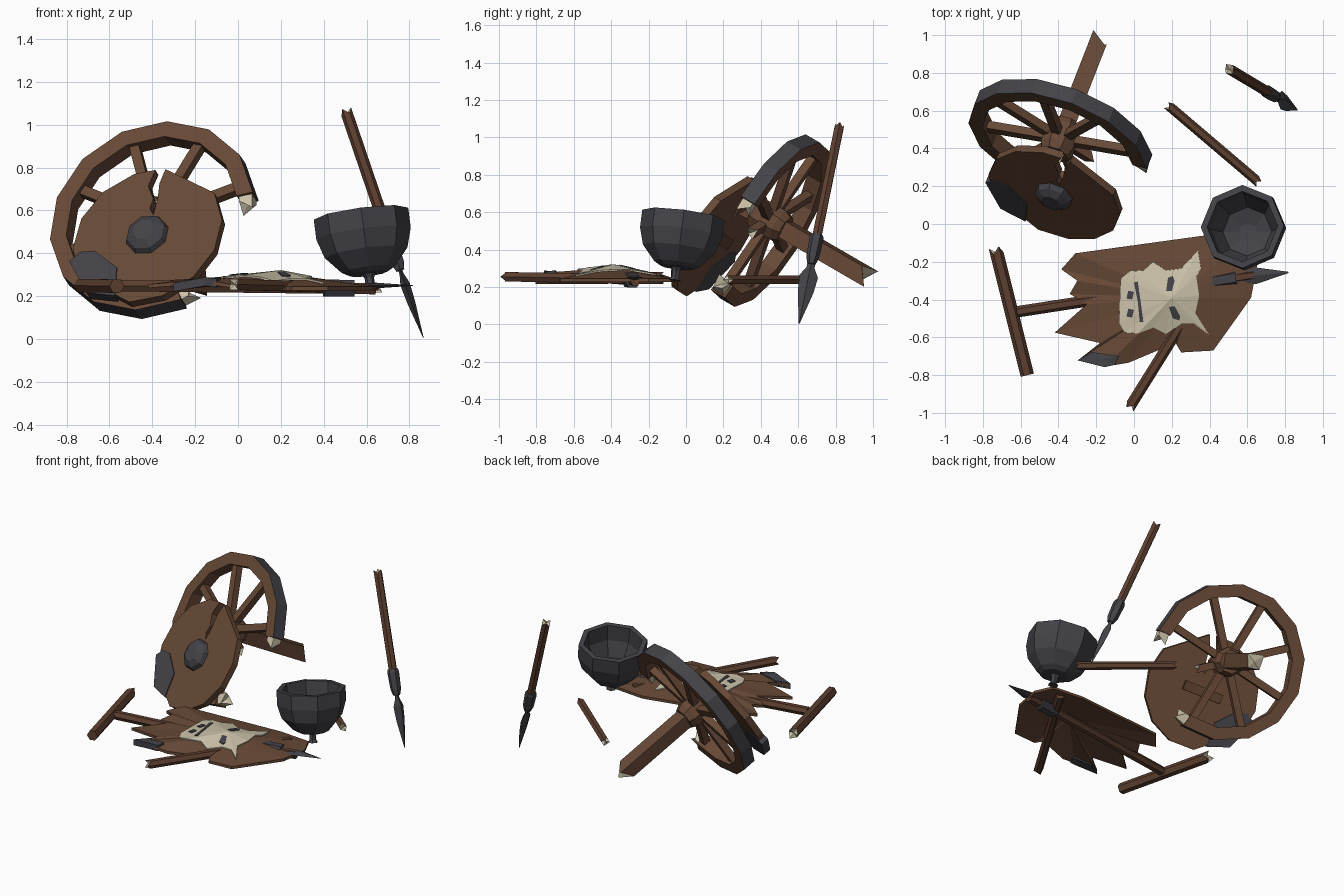
import bpy, bmesh, math
from mathutils import Vector, Matrix
from mathutils.bvhtree import BVHTree

if "Cube" in bpy.data.objects:
    bpy.data.objects.remove(bpy.data.objects["Cube"])


def material(name, col):
    m = bpy.data.materials.new(name)
    m.diffuse_color = (*col, 1)
    m.use_nodes = True
    m.node_tree.nodes["Principled BSDF"].inputs["Base Color"].default_value = m.diffuse_color
    return m


WOOD = material("brown wood", (0.135, 0.066, 0.037))
POLE = material("dark brown wood", (0.110, 0.050, 0.029))
METAL = material("dark iron", (0.055, 0.055, 0.065))
CREAM = material("pale splinter", (0.60, 0.54, 0.40))


def build(name, verts, faces, mats, idx=None):
    me = bpy.data.meshes.new(name)
    me.from_pydata([tuple(v) for v in verts], [], faces)
    for m in mats:
        me.materials.append(m)
    if idx:
        for p, i in zip(me.polygons, idx):
            p.material_index = i
    bm = bmesh.new()
    bm.from_mesh(me)
    bmesh.ops.recalc_face_normals(bm, faces=bm.faces)
    bm.to_mesh(me)
    bm.free()
    ob = bpy.data.objects.new(name, me)
    bpy.context.collection.objects.link(ob)
    return ob


def frame(origin, axis, hint=(1, 0, 0)):
    """Matrix whose z is the axis and whose x lies close to the hint."""
    w = Vector(axis).normalized()
    h = Vector(hint)
    u = (h - w * h.dot(w)).normalized()
    v = w.cross(u)
    m = Matrix((u, v, w)).transposed().to_4x4()
    m.translation = Vector(origin)
    return m


def lathe(name, prof, m, sides, mat, flat=1, turn=0):
    """Revolve (radius, height) points round the z of a frame."""
    vs, fs = [], []
    for r, h in prof:
        for i in range(sides):
            a = math.tau * i / sides + turn
            vs.append(m @ Vector((r * math.cos(a), flat * r * math.sin(a), h)))
    for k in range(len(prof) - 1):
        for i in range(sides):
            j = (i + 1) % sides
            fs.append((k * sides + i, k * sides + j, (k + 1) * sides + j, (k + 1) * sides + i))
    n = len(vs)
    fs += [tuple(range(sides)), tuple(range(n - sides, n))]
    return build(name, vs, fs, [mat])


def stick(name, a, b, r, mat=POLE, sides=6, broken=(0, 1), hint=(0, 0, 1), end=CREAM):
    """Faceted pole; broken ends get a jagged crown with a pale core."""
    a, b = Vector(a), Vector(b)
    m = frame(a, b - a, hint)
    L = (b - a).length
    vs, fs, idx = [], [], []
    for e, h in ((0, 0), (1, L)):
        s = 1 if e else -1
        for i in range(sides):
            t = math.tau * (i + .5) / sides
            jag = (0.5 if i % 2 else -0.5) * r * s if e in broken else 0
            vs.append(m @ Vector((r * math.cos(t), r * math.sin(t), h + jag)))
    for e, h in ((0, -1), (1, 1)):
        dip = -h * r * 0.3 if e in broken else 0
        vs.append(m @ Vector((0, 0, L * e + dip)))
    for i in range(sides):
        j = (i + 1) % sides
        fs += [(i, j, sides + j, sides + i), (i, j, 2 * sides), (sides + i, sides + j, 2 * sides + 1)]
        idx += [0, 1 if 0 in broken else 0, 1 if 1 in broken else 0]
    return build(name, vs, fs, [mat, end], idx)


def plate(name, pts, m, lo, hi, mat):
    n = len(pts)
    vs = [m @ Vector((x, y, h)) for h in (lo, hi) for x, y in pts]
    fs = [tuple(range(n)), tuple(range(n, 2 * n))]
    fs += [(i, (i + 1) % n, n + (i + 1) % n, n + i) for i in range(n)]
    return build(name, vs, fs, [mat])


def polar(r, deg):
    return Vector((r * math.cos(math.radians(deg)), r * math.sin(math.radians(deg)), 0))


# ---- broken cart wheel, leaning back
W = frame((-.39, .45, .555), (-.32, -.82, .475))
STEP, START, N = 360 / 14, 4, 11
vs, fs, idx = [], [], []
for k in range(N + 1):
    for r, h in ((.42, .045), (.5, .045), (.5, -.045), (.42, -.045)):
        vs.append(W @ (polar(r, START + STEP * k) + Vector((0, 0, h))))
for k in range(N):
    for c in range(4):
        d = (c + 1) % 4
        fs.append((4 * k + c, 4 * k + d, 4 * k + 4 + d, 4 * k + 4 + c))
        idx.append(1 if c == 1 else 0)
fs += [(0, 1, 2, 3), tuple(range(4 * N, 4 * N + 4))]
idx += [0, 0]
build("wheel_rim", vs, fs, [WOOD, METAL], idx)
face = W.to_3x3() @ Vector((0, 0, 1))
for i, (a0, a1) in enumerate(((START, START - 6), (START + STEP * N, START + STEP * N + 7))):
    stick(f"rim_splinter_{i}", W @ polar(.46, a0), W @ polar(.46, a1), .045, CREAM, 4, (1,), face)
for i in range(8):
    ang = 13 + 45 * i
    short = i == 7
    stick(f"spoke_{i}", W @ polar(.05, ang), W @ polar(.2 if short else .43, ang), .033, WOOD, 4,
          (1,) if short else (), face)
lathe("wheel_hub", [(.075, -.1), (.095, -.06), (.095, .06), (.075, .1)], W, 8, WOOD, turn=.39)
stick("axle", W @ Vector((0, 0, .13)), W @ Vector((0, 0, -.625)), .066, WOOD, 4)

# ---- round shield, cracked at the top
S = frame((-.417, .165, .475), (-.34, -.77, .54))
outline = [tuple(polar(.37, a)[:2]) for a in range(100, 410, 26) if a != 230]
outline += [(.09, .355), (.06, .28), (.052, .2), (.03, .11), (.012, .15), (.03, .2), (.005, .28), (.04, .362)]
plate("round_shield", outline, S, -.025, .018, WOOD)
lathe("shield_boss", [(.108, .015), (.095, .045), (.055, .07)], S, 8, METAL, turn=.2)
plate("shield_patch", [(-.385, -.06), (-.33, -.02), (-.26, -.03), (-.15, -.15), (-.16, -.31), (-.3, -.26)],
      S, -.03, .024, METAL)
plate("shield_grip", [(-.13, -.03), (.13, -.03), (.13, .03), (-.13, .03)], S, -.05, -.02, POLE)

# ---- torn hide banner lying flat
edge = [(-.31, -.155), (-.385, -.24), (-.30, -.30), (-.34, -.37), (-.25, -.425), (-.42, -.575),
        (-.18, -.63), (-.295, -.72), (-.155, -.755), (-.03, -.735), (.22, -.63), (.25, -.68),
        (.42, -.67), (.62, -.39), (.655, -.20), (.60, -.08), (.38, -.06)]


def sheet(name, pts, zs, apex, thick, mat):
    """Shallow tent: outline fanned up to an apex, with a skirt and underside."""
    n = len(pts)
    top = [(x, y, z) for (x, y), z in zip(pts, zs)]
    vs = top + [(x, y, z - thick) for x, y, z in top] + [apex, (apex[0], apex[1], apex[2] - thick)]
    fs = []
    for i in range(n):
        j = (i + 1) % n
        fs += [(i, j, 2 * n), (n + j, n + i, 2 * n + 1), (i, n + i, n + j, j)]
    return build(name, vs, fs, [mat])


def height_on(ob):
    tree = BVHTree.FromPolygons([v.co for v in ob.data.vertices], [tuple(p.vertices) for p in ob.data.polygons])
    return lambda x, y: (tree.ray_cast(Vector((x, y, 2)), Vector((0, 0, -1)))[0] or Vector((0, 0, .25))).z


zs = [.262 + (.014 if i % 2 == 0 else -.006) if x < .1 else .245 for i, (x, y) in enumerate(edge)]
banner = sheet("hide_banner", edge, zs, (.22, -.39, .305), .018, WOOD)
on_banner = height_on(banner)

# beast mask painted on the hide: ears to the right, snout to the left
mask = [(.34, -.14), (.25, -.235), (.17, -.245), (.10, -.20), (.05, -.245), (-.02, -.25), (-.07, -.29),
        (-.08, -.52), (-.05, -.575), (.02, -.58), (.10, -.55), (.17, -.585), (.25, -.53), (.32, -.53),
        (.40, -.59), (.325, -.47), (.345, -.38), (.33, -.28), (.355, -.235)]
emblem = sheet("beast_mask", mask, [on_banner(*p) + .008 for p in mask], (.2, -.39, .322), .012, CREAM)
on_mask = height_on(emblem)


def mark(name, pts):
    sheet(name, pts, [on_mask(*p) + .005 for p in pts],
          (*(sum(c) / len(pts) for c in zip(*pts)),
           on_mask(*(sum(c) / len(pts) for c in zip(*pts))) + .006), .008, METAL)


mark("eye_upper", [(.17, -.355), (.18, -.285), (.205, -.275), (.215, -.30), (.20, -.355)])
mark("eye_lower", [(.185, -.44), (.215, -.435), (.245, -.49), (.24, -.51), (.205, -.50)])
mark("mouth_upper", [(.0, -.31), (.02, -.305), (.035, -.41), (.02, -.41)])
mark("mouth_lower", [(.02, -.41), (.035, -.41), (.05, -.52), (.03, -.52)])
for i, y in enumerate((-.375, -.47)):
    mark(f"nostril_{i}", [(-.04, y - .02), (-.01, y - .025), (.0, y + .015), (-.03, y + .022)])

# iron tip on one tatter
tip = [(-.30, -.722), (-.22, -.678), (-.08, -.70), (-.10, -.745), (-.155, -.758)]
sheet("tatter_plate", tip, [on_banner(x * .98, y * .99) + .012 for x, y in tip], (-.17, -.715, .285), .04, METAL)

# banner poles, crossbar and spike
stick("banner_top_bar", (-.73, -.14, .25), (-.565, -.80, .247), .036, broken=(0,))
stick("banner_pole", (-.62, -.465, .25), (.64, -.27, .235), .03, broken=())
stick("banner_cross_stick", (-.02, -.965, .255), (.5, -.13, .24), .029, broken=(0,))
lathe("pole_collar", [(.045, -.07), (.045, .07)], frame((.47, -.295, .238), (1.26, .195, -.015), (0, 1, 0)), 6, METAL)
lathe("pole_spike", [(.03, 0), (.045, .06), (.003, .24)], frame((.58, -.28, .25), (1, .1, 0), (0, 1, 0)),
      4, METAL, flat=.3)

# ---- iron cauldron on a short stem
C = frame((.61, -.05, .305), (-.13, .13, 1))
lathe("cauldron", [(.09, 0), (.125, .02), (.195, .10), (.222, .19), (.222, .285), (.188, .285),
                   (.18, .18), (.13, .08), (.05, .05)], C, 8, METAL)
lathe("cauldron_stem", [(.034, -.07), (.022, -.055), (.022, -.02), (.04, .01)], C, 6, METAL)

# ---- spear planted head down
top, end = Vector((.505, .82, 1.06)), Vector((.865, .605, .005))
stick("spear_shaft", top, top.lerp(end, .66), .028, broken=(0,))
P = frame(top.lerp(end, .55), end - top, (0, 1, 0))
lathe("spear_socket", [(.032, 0), (.038, .02), (.034, .13), (.022, .17)], P, 6, METAL)
lathe("spear_blade", [(.018, .12), (.022, .19), (.05, .24), (.042, .33), (.003, .51)], P, 4, METAL, flat=.45)

# ---- loose broken stick
stick("loose_stick", (.185, .625, .24), (.655, .225, .24), .026)
